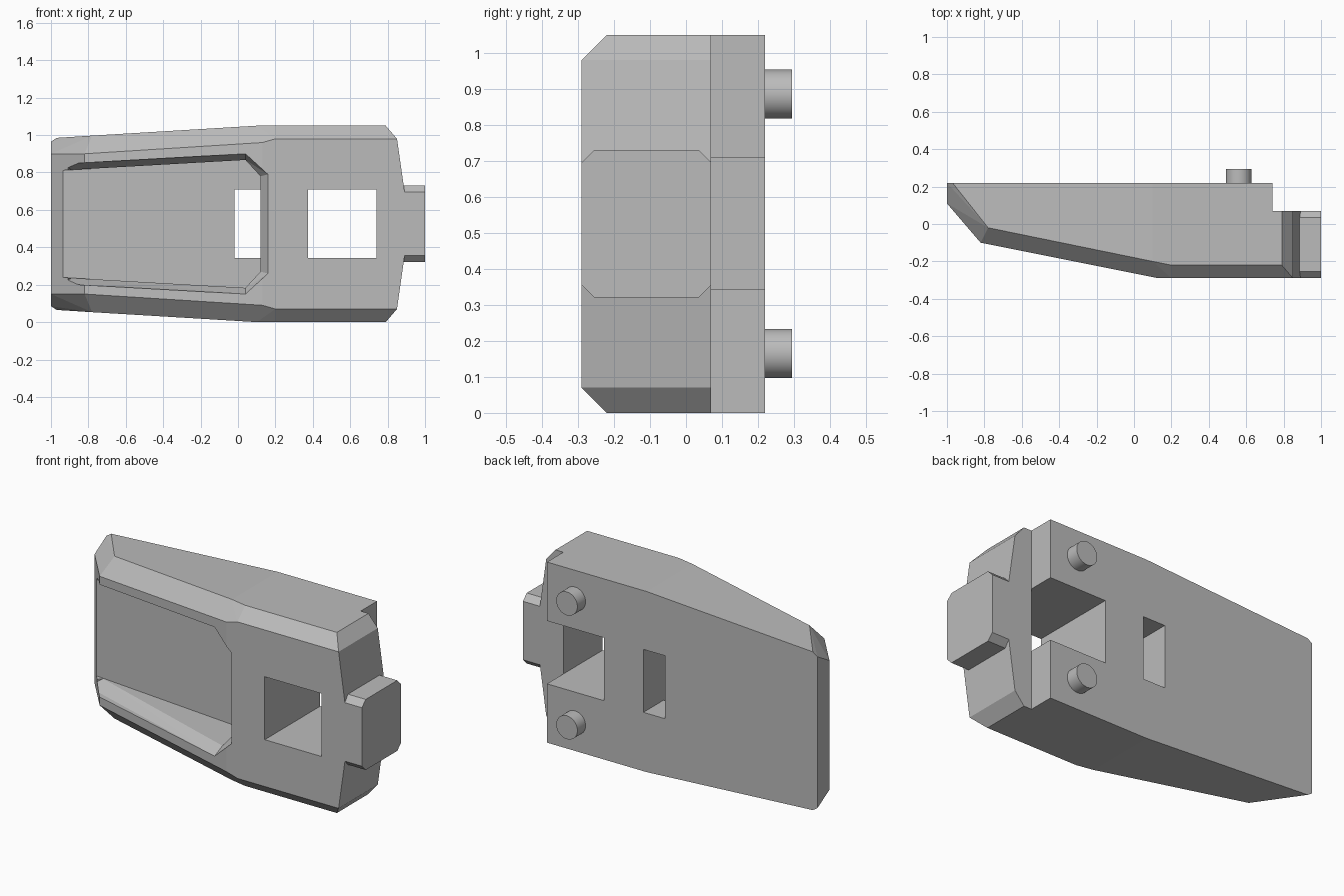
import bpy, bmesh

cube = bpy.data.objects.get("Cube")
if cube:
    bpy.data.objects.remove(cube, do_unlink=True)

MID = 0.525  # height of the mirror plane

grey = bpy.data.materials.new("plain grey")
grey.use_nodes = True
grey.diffuse_color = (0.5, 0.5, 0.5, 1)
grey.node_tree.nodes["Principled BSDF"].inputs["Base Color"].default_value = (0.5, 0.5, 0.5, 1)


def hull(name, upper):
    """Convex solid from upper points (x, y, z), mirrored about the mid height."""
    bm = bmesh.new()
    for x, y, z in upper:
        bm.verts.new((x, y, z))
        bm.verts.new((x, y, 2 * MID - z))
    res = bmesh.ops.convex_hull(bm, input=bm.verts)
    loose = {g for g in res["geom_interior"] + res["geom_unused"]
             if isinstance(g, bmesh.types.BMVert)}
    bmesh.ops.delete(bm, geom=list(loose), context="VERTS")
    bmesh.ops.dissolve_limit(bm, angle_limit=0.02, verts=bm.verts, edges=bm.edges)
    bmesh.ops.recalc_face_normals(bm, faces=bm.faces)
    mesh = bpy.data.meshes.new(name)
    bm.to_mesh(mesh)
    bm.free()
    mesh.materials.append(grey)
    obj = bpy.data.objects.new(name, mesh)
    bpy.context.collection.objects.link(obj)
    return obj


def block(name, x0, x1, y0, y1, top):
    return hull(name, [(x, y, top) for x in (x0, x1) for y in (y0, y1)])


def cut(target, cutter):
    cutter.hide_render = True
    mod = target.modifiers.new(cutter.name, "BOOLEAN")
    mod.operation = "DIFFERENCE"
    mod.solver = "EXACT"
    mod.object = cutter
    bpy.context.view_layer.objects.active = target
    bpy.ops.object.modifier_apply(modifier=mod.name)
    bpy.data.objects.remove(cutter, do_unlink=True)


# Wedge shaped housing with chamfered front edges
body = hull("housing", [
    (-1, 0.22, 0.965), (-0.97, 0.22, 0.985), (-1, 0.11, 0.9),
    (-0.82, -0.1, 0.9), (-0.78, -0.02, 0.997),
    (0.1, 0.22, 1.05), (0.1, -0.2, 1.05), (0.2, -0.22, 1.05),
    (0.13, -0.29, 0.96), (0.2, -0.29, 0.98),
    (0.79, -0.22, 1.05), (0.79, 0.22, 1.05),
    (0.85, -0.29, 0.98), (0.85, 0.22, 0.98),
    (0.89, -0.29, 0.7), (0.89, 0.22, 0.7)])

# Step at the back of the right end
cut(body, block("step_cutter", 0.74, 1.2, 0.07, 0.5, 1.3))

# Recess in the front: straight walls, then a sloped rim
inner = [(-0.96, 0.81), (0.04, 0.867), (0.12, 0.78)]
cut(body, hull("recess_cutter", [(x, y, z) for x, z in inner for y in (0.035, -0.6)]))
rim = [(-0.94, -0.04, 0.845), (0.04, -0.272, 0.9), (0.16, -0.29, 0.79)]
rim_low = [(-0.89, 0.03, 0.814), (0.04, -0.2, 0.867), (0.12, -0.22, 0.78)]
cut(body, hull("rim_cutter", rim + rim_low + [(x, -0.6, z) for x, y, z in rim]))

# Two rectangular openings through the housing
cut(body, block("window_cutter", -0.02, 0.12, -0.1, 0.5, 0.708))
cut(body, block("slot_cutter", 0.375, 0.74, -0.6, 0.5, 0.708))

# Chamfered tab on the right end
tab_section = [(-0.29, 0.695), (-0.255, 0.73), (0.035, 0.73), (0.07, 0.695)]
hull("end_tab", [(x, y, z) for x in (0.86, 1) for y, z in tab_section])

# Round pins on the back
for name, z in (("lower_pin", 0.165), ("upper_pin", 0.885)):
    bpy.ops.mesh.primitive_cylinder_add(
        vertices=48, radius=0.068, depth=0.125,
        location=(0.56, 0.2325, z), rotation=(1.5708, 0, 0))
    pin = bpy.context.object
    pin.name = name
    pin.data.materials.append(grey)
    bpy.ops.object.shade_smooth_by_angle()
